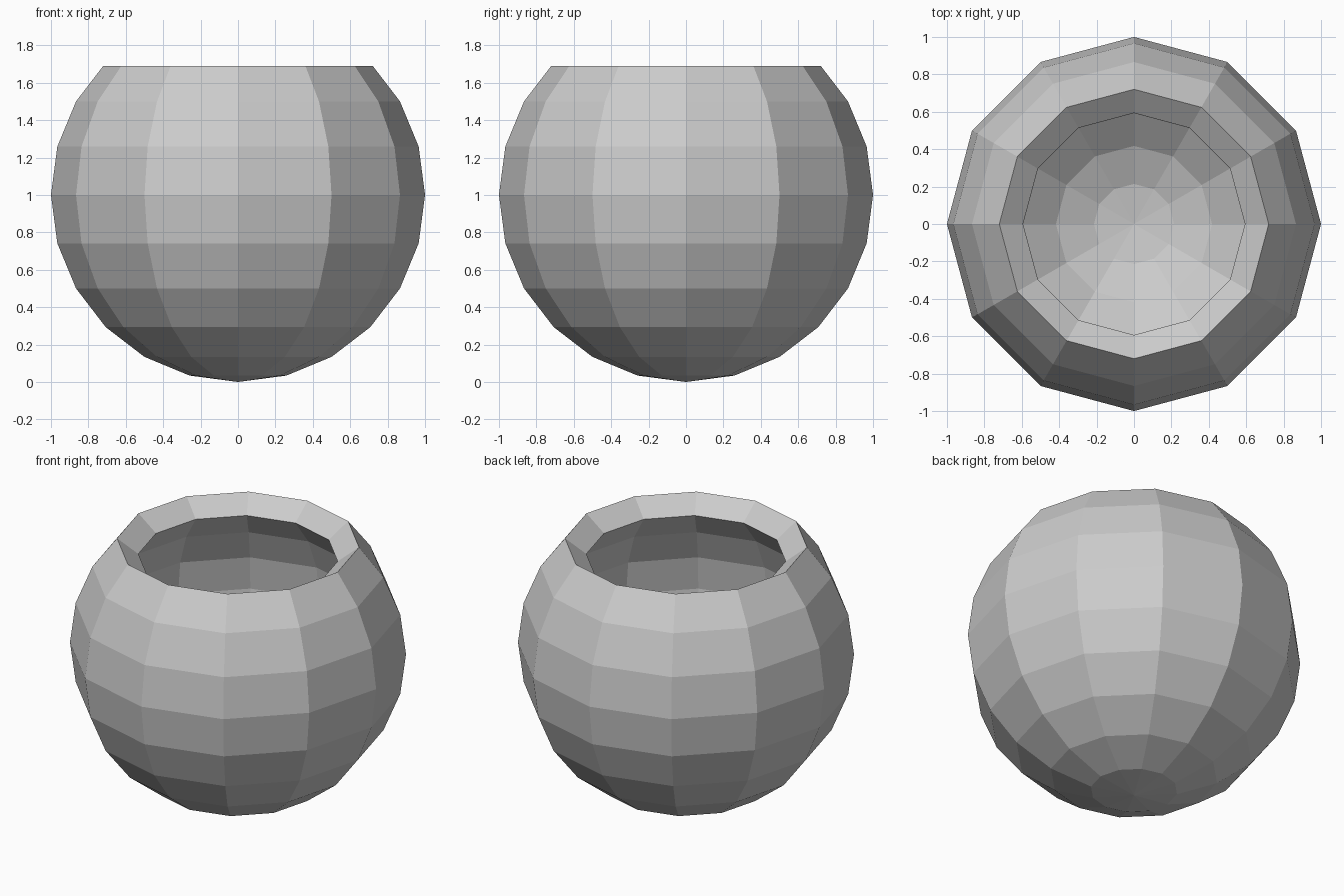
import bpy
import bmesh
from mathutils import Matrix

SIDES = 12
RIM_HEIGHT = 1.69
WALL = 0.16

# Remove the default object
default = bpy.data.objects.get("Cube")
if default:
    bpy.data.objects.remove(default, do_unlink=True)

# Plain grey material
grey = bpy.data.materials.new("plain_grey")
grey.use_nodes = True
colour = (0.6, 0.6, 0.6, 1.0)
grey.diffuse_color = colour
grey.node_tree.nodes["Principled BSDF"].inputs["Base Color"].default_value = colour

# Faceted globe with its top sliced off to make the mouth
bm = bmesh.new()
bmesh.ops.create_uvsphere(bm, u_segments=SIDES, v_segments=SIDES, radius=1,
                          matrix=Matrix.Translation((0, 0, 1)))
bmesh.ops.bisect_plane(bm, geom=bm.verts[:] + bm.edges[:] + bm.faces[:],
                       plane_co=(0, 0, RIM_HEIGHT), plane_no=(0, 0, 1),
                       clear_outer=True)
bmesh.ops.recalc_face_normals(bm, faces=bm.faces[:])
# An open shell can be oriented either way: make the bottom face downwards
lowest = min(bm.faces, key=lambda f: f.calc_center_median().z)
lowest.normal_update()
if lowest.normal.z > 0:
    bmesh.ops.reverse_faces(bm, faces=bm.faces[:])

mesh = bpy.data.meshes.new("round_bowl")
bm.to_mesh(mesh)
bm.free()
mesh.materials.append(grey)
bowl = bpy.data.objects.new("round_bowl", mesh)
bpy.context.collection.objects.link(bowl)

# Thick wall growing inwards, leaving a bevelled rim
wall = bowl.modifiers.new("wall", 'SOLIDIFY')
wall.thickness = WALL
wall.offset = -1
wall.use_even_offset = False
